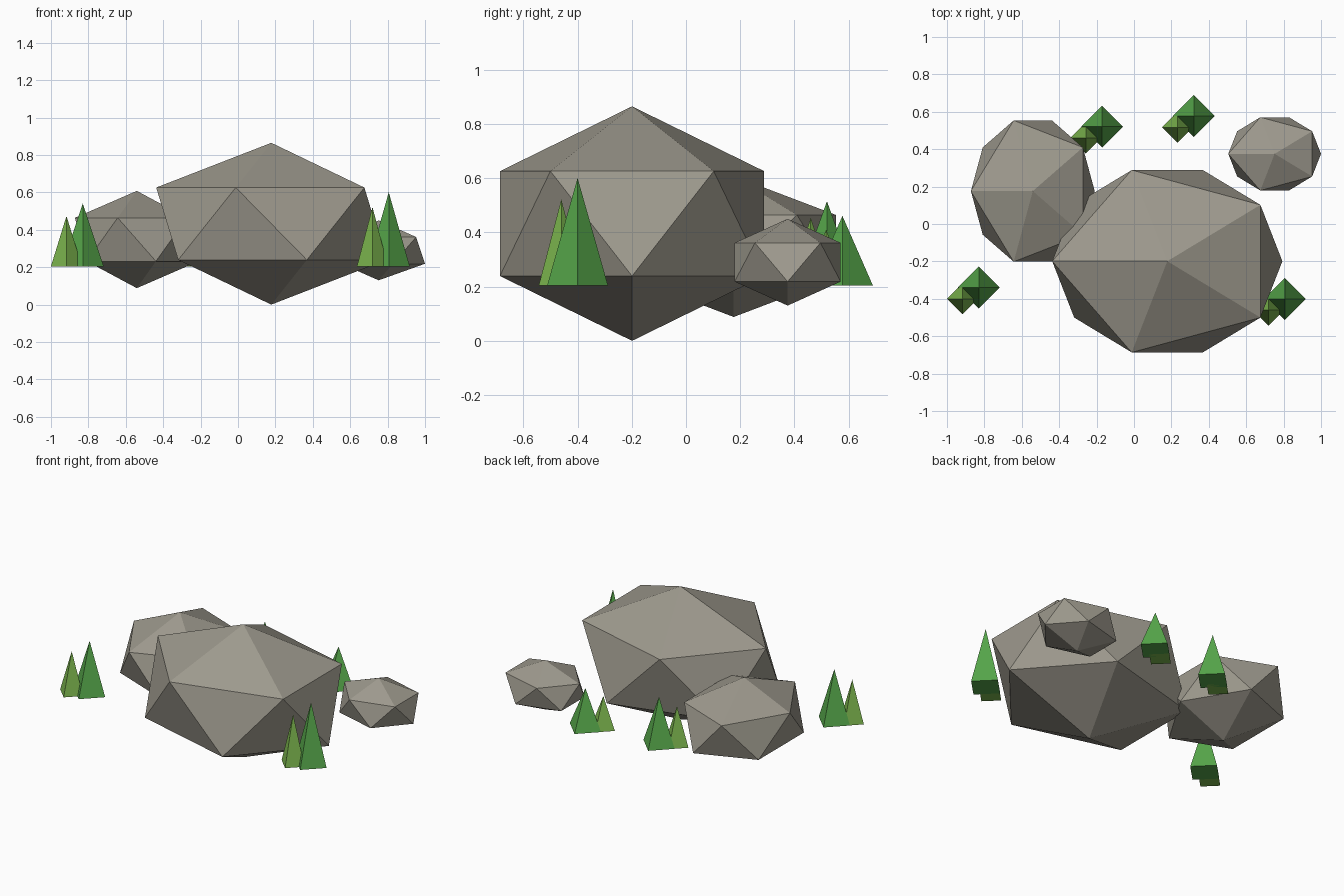
import bpy
import math

if "Cube" in bpy.data.objects:
    bpy.data.objects.remove(bpy.data.objects["Cube"])


def material(name, rgb):
    m = bpy.data.materials.new(name)
    lin = [(c / 255 / 12.92) if c < 11 else ((c / 255 + 0.055) / 1.055) ** 2.4 for c in rgb]
    m.diffuse_color = (*lin, 1)
    m.use_nodes = True
    m.node_tree.nodes["Principled BSDF"].inputs["Base Color"].default_value = m.diffuse_color
    return m


stone = material("grey stone", (158, 154, 142))
dark_green = material("leaf green", (86, 166, 74))
light_green = material("light leaf green", (124, 181, 78))


def rock(name, centre, radii):
    """Faceted boulder: a stretched icosahedron, upper ring pointing to -x."""
    bpy.ops.mesh.primitive_ico_sphere_add(subdivisions=1, radius=1, location=centre,
                                          rotation=(0, 0, math.pi))
    o = bpy.context.object
    o.name = name
    o.scale = radii
    o.data.materials.append(stone)


def spike(name, x, y, radius, height, mat):
    """Four-sided conifer with its corners on the x and y axes."""
    bpy.ops.mesh.primitive_cone_add(vertices=4, radius1=radius, radius2=0, depth=height,
                                    location=(x, y, 0.205 + height / 2))
    o = bpy.context.object
    o.name = name
    o.data.materials.append(mat)


# Boulders
rock("large_boulder", (0.178, -0.199, 0.4325), (0.688, 0.573, 0.4325))
rock("medium_boulder", (-0.541, 0.176, 0.348), (0.37, 0.444, 0.26))
rock("small_boulder", (0.752, 0.375, 0.29), (0.277, 0.23, 0.16))

# Conifer pairs: a tall one with a shorter, lighter one beside it
pairs = [("front_left", -0.83, -0.34, 0.336), ("front_right", 0.806, -0.4, 0.396),
         ("back_left", -0.17, 0.52, 0.31), ("back_right", 0.32, 0.577, 0.256)]
for side, x, y, h in pairs:
    spike(side + "_tall_conifer", x, y, 0.112, h, dark_green)
    spike(side + "_short_conifer", x - 0.087, y - 0.06, 0.083, h * 0.8, light_green)
